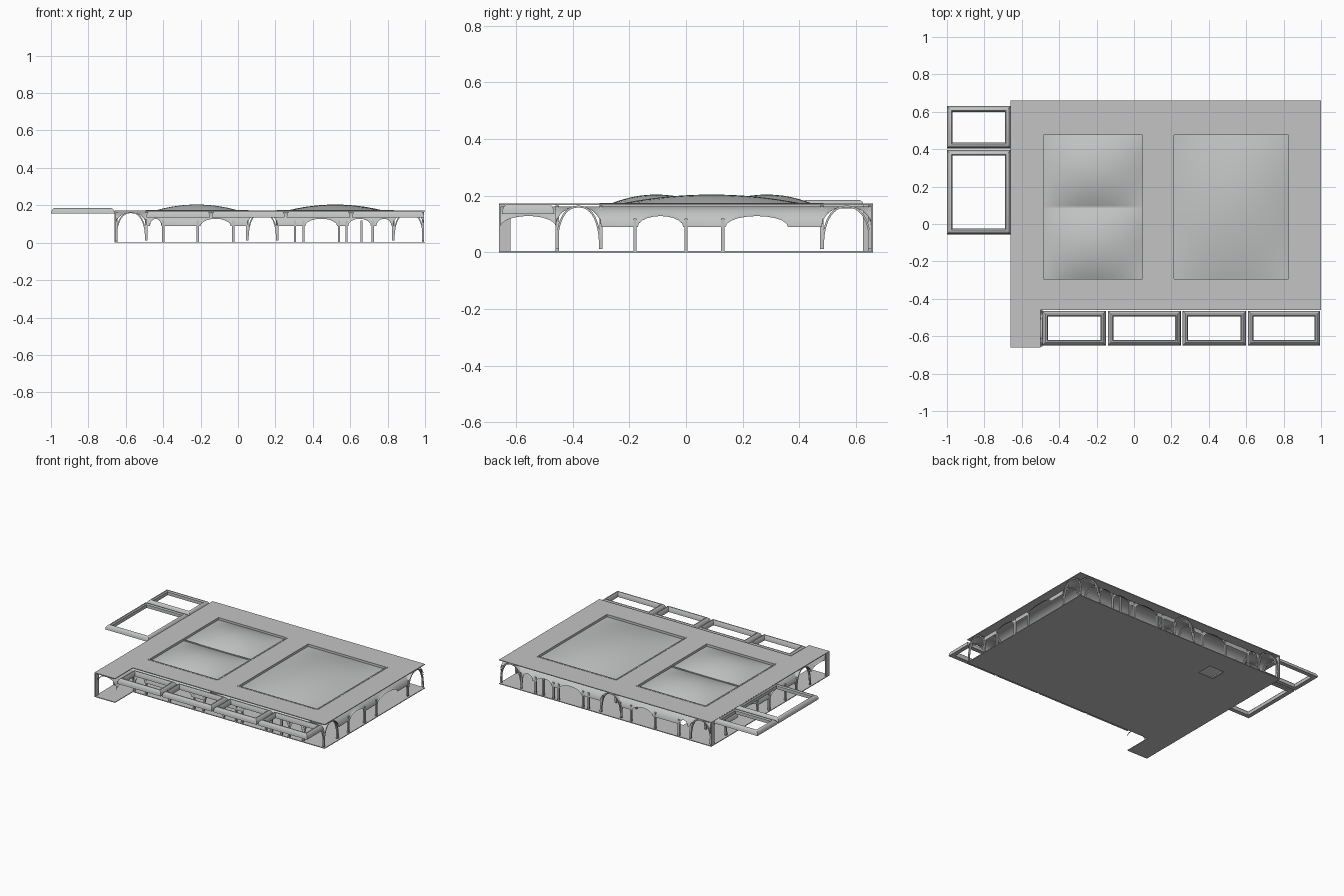
import bpy, bmesh, math

cube = bpy.data.objects.get("Cube")
if cube:
    bpy.data.objects.remove(cube)

stone = bpy.data.materials.new("pale_grey_stone")
stone.use_nodes = True
GREY = (0.54, 0.55, 0.545, 1)
stone.diffuse_color = GREY
stone.node_tree.nodes["Principled BSDF"].inputs["Base Color"].default_value = GREY

SPRING, CROWN = 0.09, 0.162


def make(name, bm, smooth=False):
    bmesh.ops.recalc_face_normals(bm, faces=bm.faces)
    me = bpy.data.meshes.new(name)
    bm.to_mesh(me)
    bm.free()
    me.materials.append(stone)
    ob = bpy.data.objects.new(name, me)
    bpy.context.collection.objects.link(ob)
    if smooth:
        bpy.ops.object.select_all(action='DESELECT')
        ob.select_set(True)
        bpy.context.view_layer.objects.active = ob
        bpy.ops.object.shade_smooth_by_angle(angle=math.radians(35))
    return ob


def sheet(name, xs, ys, height, skip=lambda x, y: False, thick=0.0, smooth=False):
    """Grid surface over xs, ys; cells whose centre is skipped stay open."""
    bm = bmesh.new()
    grid = [[bm.verts.new((x, y, height(x, y))) for y in ys] for x in xs]
    for i in range(len(xs) - 1):
        for j in range(len(ys) - 1):
            if not skip((xs[i] + xs[i + 1]) / 2, (ys[j] + ys[j + 1]) / 2):
                bm.faces.new((grid[i][j], grid[i + 1][j], grid[i + 1][j + 1], grid[i][j + 1]))
    bmesh.ops.delete(bm, geom=[v for v in bm.verts if not v.link_faces], context='VERTS')
    ob = make(name, bm, smooth)
    if thick:
        mod = ob.modifiers.new("thickness", 'SOLIDIFY')
        mod.thickness = thick
        mod.offset = -1
    return ob


def box(name, x0, x1, y0, y1, z0, z1):
    bm = bmesh.new()
    bmesh.ops.create_cube(bm, size=1)
    for v in bm.verts:
        v.co = ((x0 + x1) / 2 + v.co.x * (x1 - x0), (y0 + y1) / 2 + v.co.y * (y1 - y0),
                (z0 + z1) / 2 + v.co.z * (z1 - z0))
    return make(name, bm)


# Layout of the corridors and the two light wells
WEST, MID, EAST = (-0.655, -0.49), (0.05, 0.21), (0.83, 0.995)
SOUTH, NORTH = (-0.46, -0.30), (0.48, 0.655)
WELL_Y = (SOUTH[1], NORTH[0])
WELLS = [(WEST[1], MID[0]), (MID[1], EAST[0])]


def notch(x, y):
    return x > -0.5 and y < -0.46


def in_well(x, y):
    return WELL_Y[0] < y < WELL_Y[1] and any(a < x < b for a, b in WELLS)


def stairwell(x, y):
    return -0.33 < x < -0.21 and 0.39 < y < 0.50


# Roof and floor slabs
sheet("roof_slab", [-0.66, -0.5, -0.49, 0.05, 0.21, 0.83, 1.0], [-0.66, -0.46, -0.30, 0.48, 0.66],
      lambda x, y: 0.172, lambda x, y: notch(x, y) or in_well(x, y), 0.005)
sheet("floor_slab", [-0.66, -0.5, -0.33, -0.21, 1.0], [-0.66, -0.46, 0.39, 0.50, 0.66],
      lambda x, y: 0.005, lambda x, y: notch(x, y) or stairwell(x, y), 0.005)


# Vaulted ceilings: barrels with cross lunettes, groined at the corners
def arc(span, n=16):
    a, b = span
    return [(a + b) / 2 - (b - a) / 2 * math.cos(math.pi * k / n) for k in range(n + 1)]


def barrel(span, top=CROWN):
    a, b = span

    def z(t):
        u = (2 * t - a - b) / (b - a)
        return SPRING + (top - SPRING) * math.sqrt(max(0, 1 - u * u))
    return z


def lunettes(arches):
    def z(t):
        return max([barrel(s, 0.128)(t) for s in arches if s[0] <= t <= s[1]] + [SPRING])
    return z


def stations(span, arches):
    pts = {span[0], span[1]}
    for s in arches:
        pts.update(p for p in arc(s, 10))
    return sorted(p for p in pts if span[0] <= p <= span[1])


def vault(name, xs, ys, zx, zy):
    sheet(name, xs, ys, lambda x, y: max(zx(x), zy(y)), smooth=True)


Y_ARCHES = [(-0.17, -0.01), (0.14, 0.36)]
X_ARCHES = [[(-0.47, -0.41), (-0.20, -0.04)], [(0.36, 0.53), (0.59, 0.71), (0.74, 0.82)]]
for label, span in (("west", WEST), ("middle", MID), ("east", EAST)):
    vault(label + "_vault", arc(span), stations(WELL_Y, Y_ARCHES), barrel(span), lunettes(Y_ARCHES))
    for end, cross in (("south", SOUTH), ("north", NORTH)):
        vault(f"{label}_{end}_groin", arc(span), arc(cross), barrel(span), barrel(cross))
for side, cross in (("south", SOUTH), ("north", NORTH)):
    for k, well in enumerate(WELLS):
        vault(f"{side}_vault_{k}", stations(well, X_ARCHES[k]), arc(cross),
              lunettes(X_ARCHES[k]), barrel(cross))
PORCH = (-0.655, -0.46)
vault("porch_vault", arc(WEST), arc(PORCH), barrel(WEST), lunettes([PORCH]))


# Arched ribs standing at the corridor corners
def rib(name, span, at, along_x, depth=0.012, thick=0.007, n=24):
    a, b = span
    bm = bmesh.new()
    rows = []
    for k in range(n + 1):
        t = math.pi * k / n
        c, s = math.cos(t), math.sin(t)
        row = []
        for inset, d in ((0, -depth / 2), (0, depth / 2), (thick, depth / 2), (thick, -depth / 2)):
            p = (a + b) / 2 + ((b - a) / 2 - inset) * math.copysign(abs(c) ** 0.85, c)
            z = 0.012 + (0.153 - inset) * s ** 0.85 if s > 1e-6 else 0.012
            row.append(bm.verts.new((p, at + d, z) if along_x else (at + d, p, z)))
        rows.append(row)
    for r0, r1 in zip(rows, rows[1:]):
        for i in range(4):
            j = (i + 1) % 4
            bm.faces.new((r0[i], r0[j], r1[j], r1[i]))
    bm.faces.new(rows[0])
    bm.faces.new(rows[-1])
    make(name, bm, True)


for label, span in (("west", WEST), ("middle", MID), ("east", EAST)):
    for y in (SOUTH[0] + 0.006, SOUTH[1], NORTH[0], NORTH[1] - 0.006):
        rib(label + "_rib", span, y, True)
for label, span in (("south", SOUTH), ("north", NORTH)):
    for x in (*WEST, *MID, *EAST):
        rib(label + "_rib", span, min(max(x, -0.649), 0.989), False)

# Slim columns
for x in (-0.4, -0.215, -0.025, 0.305, 0.35, 0.54, 0.58, 0.66, 0.72):
    for y in (SOUTH[0] + 0.006, NORTH[1] - 0.006):
        box("column", x - 0.006, x + 0.006, y - 0.006, y + 0.006, 0.005, 0.12)
for y in (-0.18, 0.0, 0.13):
    for x in (WEST[0] + 0.006, EAST[1] - 0.006):
        box("column", x - 0.006, x + 0.006, y - 0.006, y + 0.006, 0.005, 0.12)

# Corner wall piers
for y0, y1 in ((-0.66, -0.62), (0.625, 0.66)):
    box("corner_pier", -0.66, -0.652, y0, y1, 0.005, 0.168)


# Pillow domes over the wells, with thin rims
def dome(name, xr, yr, base=0.157, rise=0.047):
    (x0, x1), (y0, y1) = xr, yr

    def z(x, y):
        u = (2 * x - x0 - x1) / (x1 - x0)
        v = (2 * y - y0 - y1) / (y1 - y0)
        return base + rise * (1 - u * u) * (1 - v * v)
    xs, ys = ([a + (b - a) * k / 20 for k in range(21)] for a, b in (xr, yr))
    sheet(name, xs, ys, z, smooth=True)


dome("left_front_dome", WELLS[0], (WELL_Y[0], 0.09))
dome("left_rear_dome", WELLS[0], (0.09, WELL_Y[1]))
dome("right_dome", WELLS[1], WELL_Y)
box("dome_divider", *WELLS[0], 0.086, 0.094, 0.155, 0.165)
for x0, x1 in WELLS:
    for x in (x0, x1):
        box("well_rim_side", x - 0.005, x + 0.005, *WELL_Y, 0.15, 0.174)
    for y in WELL_Y:
        box("well_rim_end", x0, x1, y - 0.005, y + 0.005, 0.15, 0.174)


# Open rectangular coved frames beyond the slab
def frame(name, x0, x1, y0, y1, z0, h, w=0.03):
    profile = [(0, 0), (0.06, 0.45), (0.25, 0.8), (0.55, 1), (0.8, 1), (1, 0.75), (1, 0)]
    bm = bmesh.new()
    loops = []
    for f, g in profile:
        d, z = f * w, z0 + g * h
        loops.append([bm.verts.new(p) for p in ((x0 + d, y0 + d, z), (x1 - d, y0 + d, z),
                                                (x1 - d, y1 - d, z), (x0 + d, y1 - d, z))])
    for a, b in zip(loops, loops[1:] + loops[:1]):
        for i in range(4):
            j = (i + 1) % 4
            bm.faces.new((a[i], a[j], b[j], b[i]))
    make(name, bm, True)


for x0, x1 in ((-0.49, -0.15), (-0.14, 0.25), (0.26, 0.60), (0.61, 0.995)):
    frame("front_frame", x0, x1, -0.65, -0.465, 0.135, 0.035)
for y0, y1 in ((-0.055, 0.395), (0.405, 0.63)):
    frame("side_frame", -1.0, -0.66, y0, y1, 0.155, 0.03)
